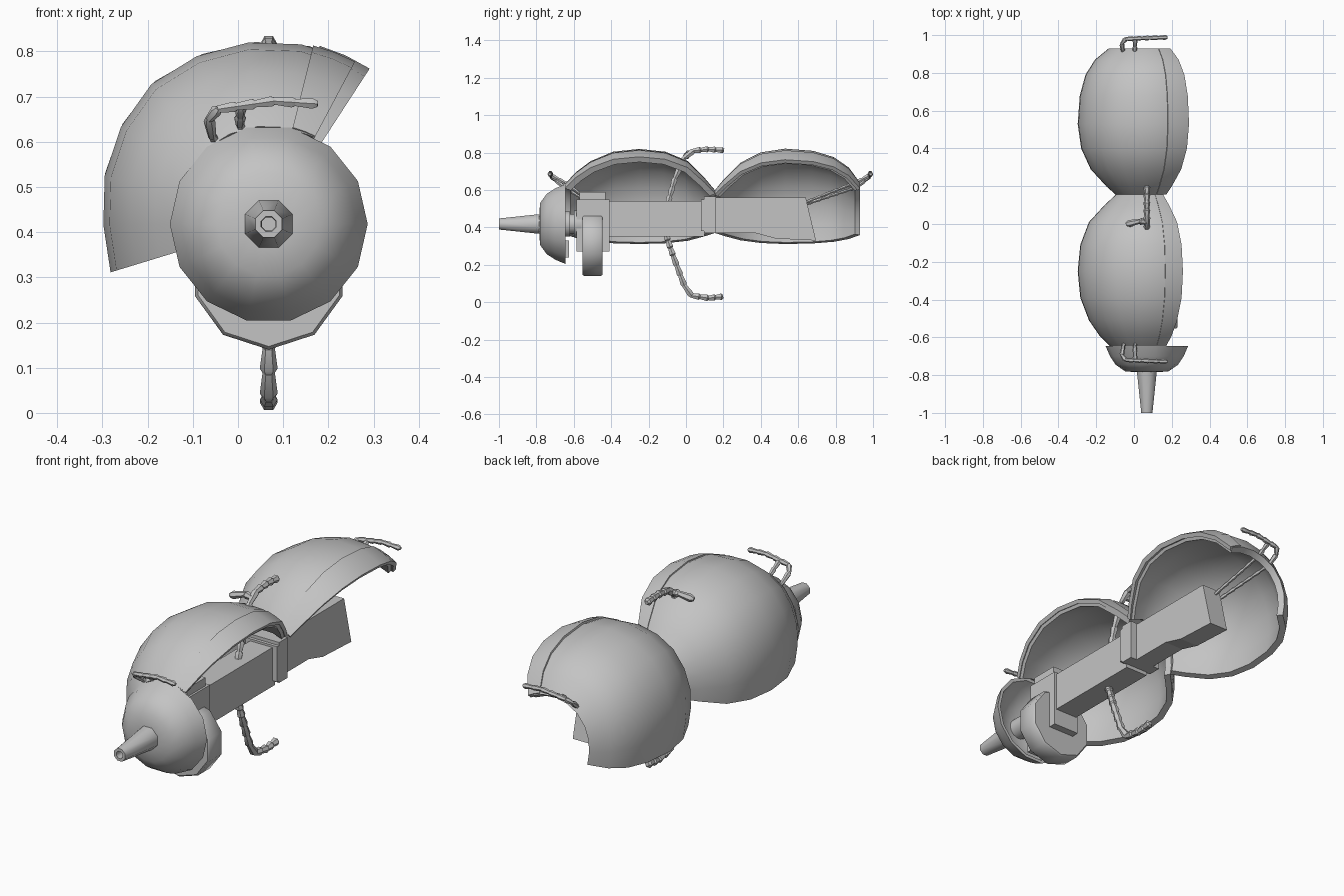
import bpy, bmesh, math
from mathutils import Vector

if "Cube" in bpy.data.objects:
    bpy.data.objects.remove(bpy.data.objects["Cube"])

AX, AZ = 0.068, 0.418          # main axis runs along y through this x, z
grey = bpy.data.materials.new("light_grey")
grey.diffuse_color = (0.55, 0.55, 0.55, 1)
grey.use_nodes = True
grey.node_tree.nodes["Principled BSDF"].inputs["Base Color"].default_value = grey.diffuse_color


def finish(name, bm, smooth=None):
    bmesh.ops.recalc_face_normals(bm, faces=bm.faces)
    me = bpy.data.meshes.new(name)
    bm.to_mesh(me)
    bm.free()
    ob = bpy.data.objects.new(name, me)
    bpy.context.collection.objects.link(ob)
    me.materials.append(grey)
    if smooth:
        bpy.ops.object.select_all(action='DESELECT')
        ob.select_set(True)
        bpy.context.view_layer.objects.active = ob
        bpy.ops.object.shade_smooth_by_angle(angle=math.radians(smooth))
    return ob


def bridge(bm, rings, closed):
    pairs = list(zip(rings, rings[1:])) + ([(rings[-1], rings[0])] if closed else [])
    for a, b in pairs:
        n = len(a)
        for i in range(n):
            j = (i + 1) % n
            bm.faces.new((a[i], a[j], b[j], b[i]))


def lathe(name, prof, sides, smooth=None, z=AZ, turn=0.5, closed=True):
    """Revolve a (y, radius) profile around the y direction."""
    bm = bmesh.new()
    rings = []
    for y, r in prof:
        ring = []
        for i in range(sides):
            a = 2 * math.pi * (i + turn) / sides + math.pi / 2
            ring.append(bm.verts.new((AX + r * math.cos(a), y, z + r * math.sin(a))))
        rings.append(ring)
    bridge(bm, rings, closed)
    if not closed:
        bm.faces.new(rings[0])
        bm.faces.new(rings[-1])
    return finish(name, bm, smooth)


def wedge(name, prof, a0, a1, steps, grow=0.0, shrink=0.92):
    """Thick curved shell swept through part of a turn."""
    yc = (prof[0][0] + prof[-1][0]) / 2
    loop = [(y, r + grow) for y, r in prof]
    loop += [(yc + (y - yc) * (shrink + 0.01), r * shrink) for y, r in reversed(prof)]
    bm = bmesh.new()
    rings = []
    for i in range(steps + 1):
        d = a0 + (a1 - a0) * i / steps
        a = math.radians(d)
        k = max(0.915, 1.01 - 0.0019 * max(0, d - 130))   # tighter on the far side
        rings.append([bm.verts.new((AX + r * k * math.cos(a), y, AZ + r * k * math.sin(a)))
                      for y, r in loop])
    bridge(bm, rings, False)
    n = len(prof)
    for ring in (rings[0], rings[-1]):
        for i in range(n - 1):
            bm.faces.new((ring[i], ring[i + 1], ring[2 * n - 2 - i], ring[2 * n - 1 - i]))
    return finish(name, bm, 35)


def extrude(name, pts, half):
    """Side outline of (y, z) points given width in x."""
    bm = bmesh.new()
    rings = [[bm.verts.new((AX + s * half, y, z)) for y, z in pts] for s in (-1, 1)]
    bridge(bm, rings, False)
    for r in rings:
        bm.faces.new(r)
    return finish(name, bm)


def box(name, y0, y1, z0, z1, half):
    return extrude(name, [(y0, z0), (y1, z0), (y1, z1), (y0, z1)], half)


def limb(name, paths, r=0.013):
    """Knobbly jointed limb: short flared cones along each path."""
    bm = bmesh.new()
    for path in paths:
        pts = [Vector(p) for p in path]
        for p, q in zip(pts, pts[1:]):
            n = max(1, round((q - p).length / 0.05))
            rot = (q - p).to_track_quat('Z', 'Y')
            for i in range(n):
                a, b = p.lerp(q, i / n), p.lerp(q, (i + 1) / n)
                rings = [[bm.verts.new(c + rot @ Vector((rad * math.cos(t * math.pi / 3),
                                                         rad * math.sin(t * math.pi / 3), 0)))
                          for t in range(6)]
                         for c, rad in ((a, r * 0.75), (a.lerp(b, 0.85), r * 1.1),
                                        (b + (b - a) * 0.1, r * 0.6))]
                bridge(bm, rings, False)
                bm.faces.new(rings[0])
                bm.faces.new(rings[-1])
    return finish(name, bm, 40)


# Two domed shells, each with a raised strip along its upper edge
rear = [(0.155, 0.18), (0.2, 0.235), (0.29, 0.325), (0.4, 0.38), (0.53, 0.4),
        (0.68, 0.388), (0.79, 0.355), (0.87, 0.3), (0.93, 0.22)]
front = [(0.155, 0.18), (0.1, 0.245), (0.01, 0.335), (-0.11, 0.385), (-0.25, 0.4),
         (-0.39, 0.385), (-0.51, 0.335), (-0.59, 0.275), (-0.645, 0.215)]
wedge("rear_shell", rear, 60, 197, 8)
wedge("rear_shell_strip", rear, 57, 74, 2, 0.006, 0.96)
wedge("front_shell", front, 63, 197, 8)
wedge("front_shell_strip", front, 62, 76, 2, 0.003, 0.96)

# Nose dome, tapered barrel and hub
lathe("nose_dome", [(-0.785, 0.05), (-0.78, 0.115), (-0.745, 0.165), (-0.70, 0.195), (-0.645, 0.219),
                    (-0.645, 0.203), (-0.69, 0.18), (-0.75, 0.1), (-0.755, 0.05)], 14, 40)
lathe("barrel", [(-0.77, 0.058), (-0.79, 0.056), (-1.0, 0.032), (-1.0, 0.018), (-0.85, 0.016),
                 (-0.77, 0.016)], 8, 50)
lathe("hub", [(-0.76, 0.05), (-0.65, 0.05), (-0.65, 0.07), (-0.62, 0.07), (-0.62, 0.055),
              (-0.6, 0.055), (-0.6, 0.075), (-0.56, 0.075)], 12, 40, closed=False)
box("nose_bracket", -0.655, -0.625, 0.24, 0.33, 0.03)

# Ammunition drum
lathe("drum", [(-0.553, 0.165), (-0.545, 0.172), (-0.455, 0.172), (-0.447, 0.165)], 10, 40,
      z=0.312, turn=0, closed=False)

# Central body blocks
box("receiver", -0.585, -0.41, 0.27, 0.55, 0.07)
box("receiver_cap", -0.57, -0.43, 0.54, 0.59, 0.06)
box("main_beam", -0.42, 0.1, 0.352, 0.54, 0.06)
box("joint_plate", 0.08, 0.105, 0.38, 0.55, 0.085)
box("joint_block", 0.095, 0.16, 0.37, 0.565, 0.085)
extrude("stock", [(0.15, 0.37), (0.37, 0.37), (0.48, 0.34), (0.695, 0.33), (0.64, 0.56), (0.15, 0.56)], 0.05)

# Upper and lower middle limbs
limb("upper_limb", [
    [(AX, -0.1, 0.52), (AX, -0.06, 0.66), (AX, -0.01, 0.77), (AX, 0.04, 0.81), (AX, 0.12, 0.818), (AX, 0.2, 0.812)],
    [(AX, 0.01, 0.79), (0.03, 0.015, 0.795), (-0.035, 0.0, 0.78)]], 0.017)
limb("lower_limb", [
    [(AX, -0.11, 0.37), (AX, -0.07, 0.25), (AX, -0.01, 0.09), (AX, 0.03, 0.035), (AX, 0.12, 0.022), (AX, 0.195, 0.03)]], 0.018)

# End claws with two support rods each
for name, y, s, root in (("front_claw", -0.645, -1, -0.5), ("rear_claw", 0.905, 1, 0.63)):
    limb(name, [
        [(-0.057, y, 0.61), (-0.064, y + s * 0.05, 0.65), (-0.045, y + s * 0.075, 0.672),
         (0.08, y + s * 0.08, 0.69), (0.172, y + s * 0.083, 0.684)],
        [(0.004, y, 0.637), (0.006, y + s * 0.07, 0.675)]], 0.012)
    limb(name + "_rods", [[(AX - 0.05, root, 0.52), (-0.057, y, 0.612)],
                          [(AX - 0.02, root, 0.53), (0.004, y, 0.64)]], 0.009)
